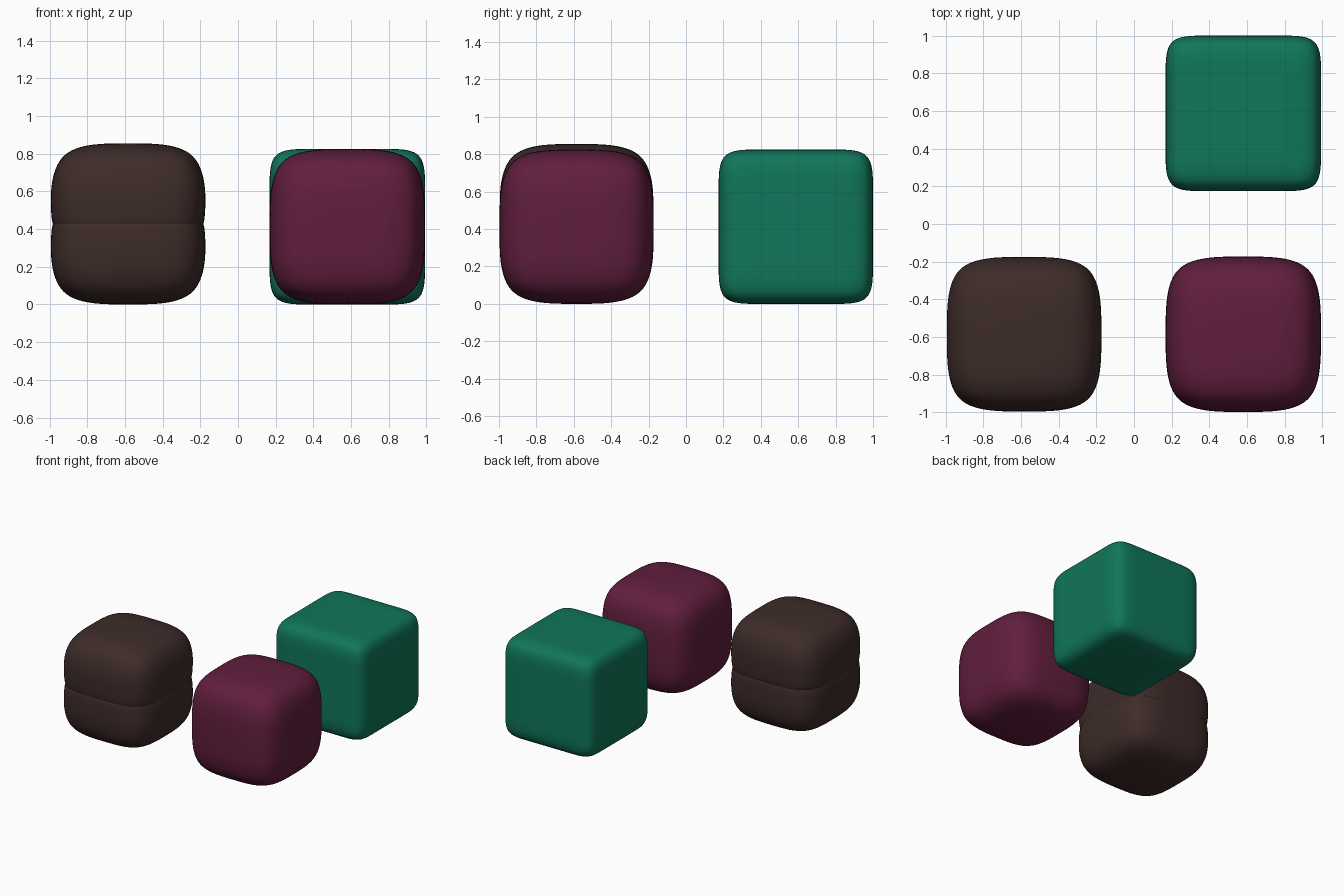
import bpy, bmesh
from mathutils import Vector

if "Cube" in bpy.data.objects:
    bpy.data.objects.remove(bpy.data.objects["Cube"])


def soft_cube(name, x, y, size, height, cuts, color, groove=False):
    """Evenly cut cube rounded by subdivision; more cuts give tighter corners."""
    bm = bmesh.new()
    bmesh.ops.create_cube(bm, size=1)
    bmesh.ops.scale(bm, vec=(size, size, height), verts=bm.verts)
    bmesh.ops.subdivide_edges(bm, edges=bm.edges[:], cuts=cuts, use_grid_fill=True)
    if groove:
        # thin seam: two tight loops around a pushed-in middle loop
        for z in (-0.012, 0.012):
            bmesh.ops.bisect_plane(bm, geom=bm.verts[:] + bm.edges[:] + bm.faces[:],
                                   plane_co=(0, 0, z), plane_no=(0, 0, 1))
        middle = [v for v in bm.verts if abs(v.co.z) < 0.001]
        s = 1 - 0.04 / size
        bmesh.ops.scale(bm, vec=(s, s, 1), verts=middle)
    bmesh.ops.recalc_face_normals(bm, faces=bm.faces[:])
    for f in bm.faces:
        f.smooth = True
    mesh = bpy.data.meshes.new(name)
    bm.to_mesh(mesh)
    bm.free()
    obj = bpy.data.objects.new(name, mesh)
    obj.location = Vector((x, y, height / 2))
    bpy.context.collection.objects.link(obj)
    mod = obj.modifiers.new("Subdivision", 'SUBSURF')
    mod.levels = mod.render_levels = 4
    mat = bpy.data.materials.new(name + "_color")
    mat.diffuse_color = (*color, 1)
    mat.use_nodes = True
    mat.node_tree.nodes["Principled BSDF"].inputs["Base Color"].default_value = mat.diffuse_color
    mesh.materials.append(mat)
    return obj


# grooved brown cube, soft purple cube, tighter green cube
soft_cube("grooved_cube", -0.583, -0.585, 0.825, 0.855, 1, (0.047, 0.025, 0.022), groove=True)
soft_cube("soft_cube", 0.58, -0.585, 0.825, 0.825, 1, (0.12, 0.013, 0.048))
soft_cube("firm_cube", 0.58, 0.587, 0.825, 0.825, 3, (0.005, 0.18, 0.1))
